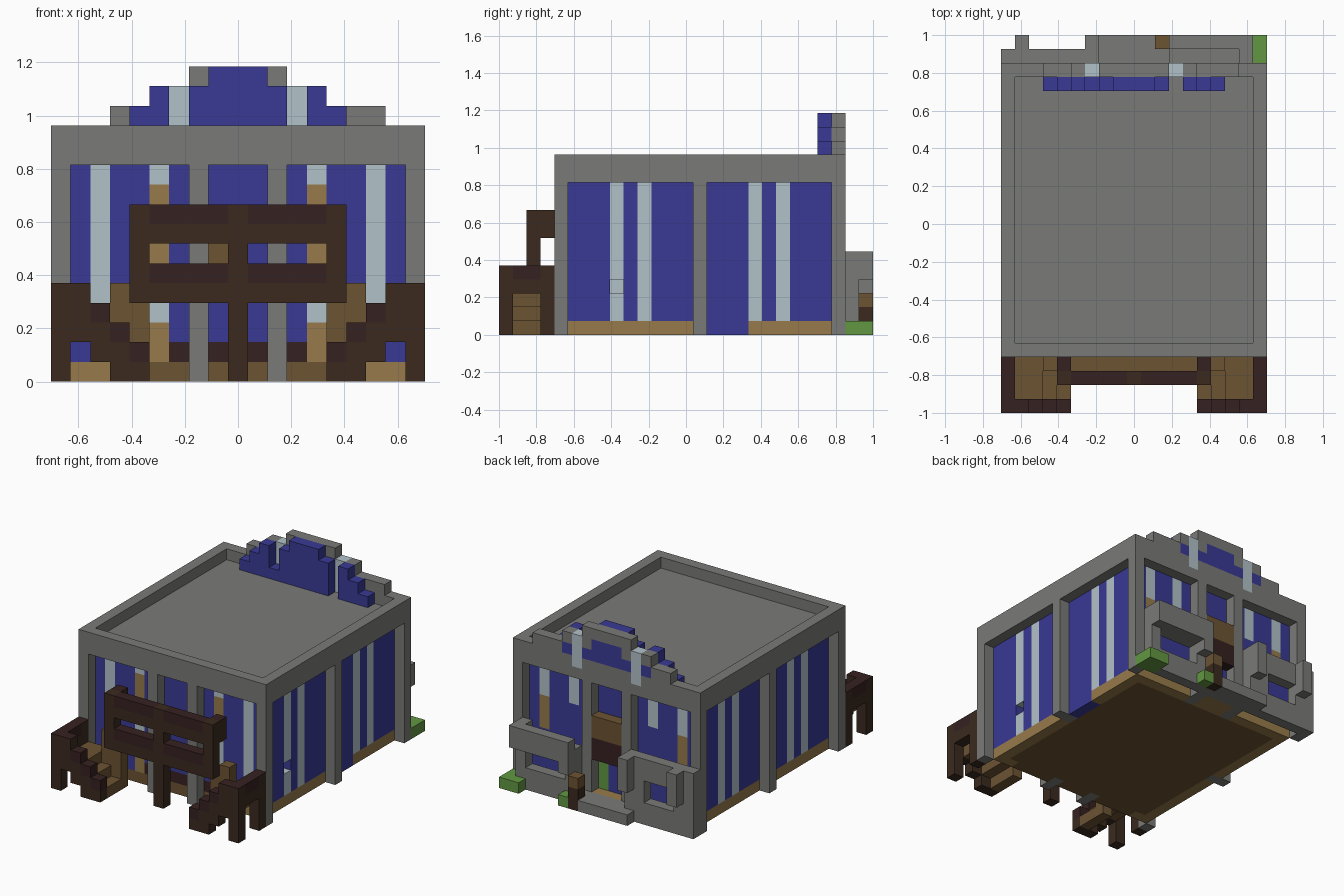
import bpy
import bmesh
from mathutils import Matrix, Vector

old = bpy.data.objects.get("Cube")
if old:
    bpy.data.objects.remove(old, do_unlink=True)

UNIT = 2 / 27          # edge of one building block
WIDE, DEEP = 19, 27    # footprint in blocks


def material(name, r, g, b):
    """Flat material from display-space colour values."""
    colour = [(c / 255) ** 2.2 for c in (r, g, b)] + [1]
    m = bpy.data.materials.new(name)
    m.use_nodes = True
    m.diffuse_color = colour
    m.node_tree.nodes["Principled BSDF"].inputs["Base Color"].default_value = colour
    return m


stone = material("grey_stone", 121, 121, 119)
blue = material("blue_glass", 60, 60, 148)
pale = material("pale_glass", 176, 193, 200)
tan = material("tan_wood", 150, 122, 76)
brown = material("brown_wood", 108, 84, 54)
dark = material("dark_wood", 61, 46, 36)
red = material("reddish_wood", 57, 38, 38)
green = material("green_leaf", 98, 150, 68)


def part(name, mat, *boxes, mirror=False, top=None):
    """One object from block ranges (x, x, y, y, z, z); top recolours upward faces."""
    bm = bmesh.new()
    boxes = list(boxes)
    if mirror:
        boxes += [(WIDE - b[1], WIDE - b[0], *b[2:]) for b in boxes]
    for x0, x1, y0, y1, z0, z1 in boxes:
        size = Vector((x1 - x0, y1 - y0, z1 - z0)) * UNIT
        mid = Vector((x0 + x1 - WIDE, y0 + y1 - DEEP, z0 + z1)) * UNIT / 2
        bmesh.ops.create_cube(bm, size=1, matrix=Matrix.Translation(mid) @ Matrix.Diagonal((*size, 1)))
    mesh = bpy.data.meshes.new(name)
    mesh.materials.append(mat)
    if top:
        mesh.materials.append(top)
        bm.normal_update()
        for f in bm.faces:
            f.material_index = int(f.normal.z > 0.5)
    bm.to_mesh(mesh)
    bm.free()
    obj = bpy.data.objects.new(name, mesh)
    bpy.context.collection.objects.link(obj)
    return obj


# Stone shell: roof slab, parapet rim, corner and middle pillars
part("roof_slab", stone, (0, 19, 4, 25, 11, 12))
part("parapet_side", stone, (0, 1, 4, 25, 12, 13), mirror=True)
part("parapet_front", stone, (1, 18, 4, 5, 12, 13))
part("parapet_back", stone, (1, 6, 24, 25, 12, 13), (7, 12, 24, 25, 12, 13), (13, 18, 24, 25, 12, 13))
part("corner_pillars", stone, (0, 1, 4, 5, 0, 11), (0, 1, 24, 25, 0, 11), mirror=True)
part("side_pillars", stone, (0, 2, 14, 15, 0, 11), mirror=True)
part("front_pillars", stone, (7, 8, 4, 6, 0, 11), mirror=True)
part("back_pillars", stone, (7, 8, 23, 25, 0, 11), mirror=True)
part("floor", brown, (2, 17, 6, 23, 0, 1))

# Side walls: blue glass with pale stripes over a tan base
for side, x in (("right", 1), ("left", 17)):
    for start, stripe, end in ((6, 8, 14), (15, 18, 23)):
        part(side + "_glass", blue, *[(x, x + 1, a, b, 1, 11) for a, b in
             ((start, stripe), (stripe + 1, stripe + 2), (stripe + 3, end))])
        part(side + "_far_stripe", pale, (x, x + 1, stripe + 2, stripe + 3, 1, 11))
        # The left wall has one block missing from its first stripe
        runs = ((1, 3), (4, 11)) if (side, stripe) == ("left", 8) else ((1, 11),)
        part(side + "_near_stripe", pale, *[(x, x + 1, stripe, stripe + 1, a, b) for a, b in runs])
part("right_base", tan, (1, 2, 6, 14, 0, 1), (1, 2, 15, 23, 0, 1))
part("left_base", tan, (17, 18, 6, 14, 0, 1), (17, 18, 18, 23, 0, 1))
part("left_low_glass", blue, (17, 18, 15, 18, 0, 1))

# Front wall
part("front_glass", blue, (1, 2, 5, 6, 1, 11), (3, 5, 5, 6, 1, 11), (6, 7, 5, 6, 2, 11), mirror=True)
part("front_middle_glass", blue, (8, 11, 5, 6, 2, 11))
part("front_stripes", pale, (2, 3, 5, 6, 1, 11), (5, 6, 5, 6, 3, 6), (5, 6, 5, 6, 10, 11), mirror=True)
part("front_curtains", tan, (5, 6, 5, 6, 1, 3), (5, 6, 5, 6, 6, 10), (1, 3, 5, 6, 0, 1), mirror=True)
part("front_base", brown, (3, 7, 5, 6, 0, 1), mirror=True)
part("front_sill", brown, (8, 11, 5, 6, 0, 1))
part("front_low_trim", red, (6, 7, 5, 6, 1, 2), mirror=True)
part("front_middle_trim", red, (8, 11, 5, 6, 1, 2))
part("front_plate", brown, (8, 9, 4.9, 5, 6, 7))

# Back wall with central door
part("back_glass", blue, (1, 2, 23, 24, 1, 11), (3, 5, 23, 24, 1, 11), (6, 7, 23, 24, 1, 11),
     (2, 3, 23, 24, 1, 5), (5, 6, 23, 24, 1, 8), mirror=True)
part("back_stripes", pale, (2, 3, 23, 24, 8, 11), (5, 6, 23, 24, 8, 11), mirror=True)
part("back_curtains", tan, (2, 3, 23, 24, 5, 8), mirror=True)
part("back_base", tan, (1, 7, 23, 24, 0, 1), mirror=True)
part("door_glass", blue, (8, 11, 23, 24, 8, 11), (8, 10, 23, 24, 1, 4))
part("door_boards", brown, (8, 11, 23, 25, 6, 8))
part("door_lower_boards", red, (8, 11, 23, 25, 4, 6))
part("door_sill", tan, (8, 11, 23, 25, 0, 1))
part("door_plant", green, (10, 11, 23, 24, 1, 4))

# Stepped crest on the roof: blue face, grey backing and pale posts
heights = {3: 13, 4: 14, 5: 15, 6: 13, 7: 15, 8: 16, 9: 16, 10: 16, 11: 15, 13: 15, 14: 14, 15: 13}
part("crest_face", blue, *[(x, x + 1, 23, 24, 12, z) for x, z in heights.items()])
part("crest_backing", stone, (3, 5, 24, 25, 13, 14), (5, 6, 24, 25, 14, 15), (7, 8, 24, 25, 14, 16),
     (8, 11, 24, 25, 15, 16), (11, 12, 24, 25, 14, 16), (13, 14, 24, 25, 14, 15), (14, 17, 24, 25, 13, 14))
part("crest_glass", blue, (5, 6, 24, 25, 13, 14), (7, 12, 24, 25, 13, 14),
     (8, 11, 24, 25, 14, 15), (13, 14, 24, 25, 13, 14))
part("crest_posts", pale, (6, 7, 24, 25, 12, 15), mirror=True)

# Wooden front sign with open slots, centre post and wall brackets
part("sign_post", dark, (9, 10, 2, 3, 0, 9))
part("sign_frame", dark, (4, 5, 2, 3, 4, 9), (5, 9, 2, 3, 4, 5), (5, 9, 2, 3, 7, 8), mirror=True)
part("sign_boards", red, (5, 9, 2, 3, 5, 6), (5, 9, 2, 3, 8, 9), mirror=True)
part("sign_brackets", dark, (4, 5, 3, 4, 7, 9), mirror=True, top=red)
part("sign_shelf", brown, (5, 14, 3, 4, 4, 5))

# Corner stairs with stepped railings
part("stair_outer_rail", dark, (0, 1, 0, 1, 0, 5), (0, 1, 3, 4, 0, 5), (0, 1, 1, 3, 3, 4), mirror=True, top=red)
part("stair_rail_cap", red, (0, 1, 1, 3, 4, 5), mirror=True)
part("stair_front_rail", dark, (1, 2, 0, 1, 2, 5), (2, 3, 0, 1, 1, 3), (3, 4, 0, 1, 0, 2),
     (4, 5, 0, 1, 0, 1), mirror=True, top=red)
part("stair_rail_steps", red, *[(x, x + 1, 0, 1, 5 - x, 6 - x) for x in (2, 3, 4)], mirror=True)
part("stair_treads", brown, (1, 2, 1, 4, 2, 3), (2, 3, 1, 4, 2, 3), (3, 4, 1, 3, 1, 2),
     (4, 5, 1, 3, 0, 1), mirror=True)
part("stair_back_rail", brown, (3, 4, 3, 4, 1, 5), (4, 5, 3, 4, 0, 4), mirror=True)

# Back terrace: two stone railings, step, post and planting
part("left_terrace_rail", stone, (13, 18, 26, 27, 4, 6), (12, 13, 26, 27, 3, 6), (12, 13, 25, 26, 0, 5),
     (17, 18, 25, 26, 1, 6), (13, 17, 25, 26, 0, 2), (13, 17, 25, 26, 4, 5))
part("right_terrace_rail", stone, (0, 7, 25, 26, 0, 2), (0, 2, 25, 26, 2, 4), (5, 7, 25, 26, 2, 4),
     (0, 7, 25, 26, 4, 6), (1, 2, 26, 27, 3, 6), (6, 7, 26, 27, 3, 6))
part("back_step", stone, (7, 12, 25, 26, 0, 1), (6, 11, 26, 27, 0, 1))
part("back_post", dark, (11, 12, 26, 27, 0, 2))
part("back_post_cap", brown, (11, 12, 26, 27, 2, 3))
part("back_planting", green, (17, 19, 25, 27, 0, 1), (12, 13, 26, 27, 0, 1))
